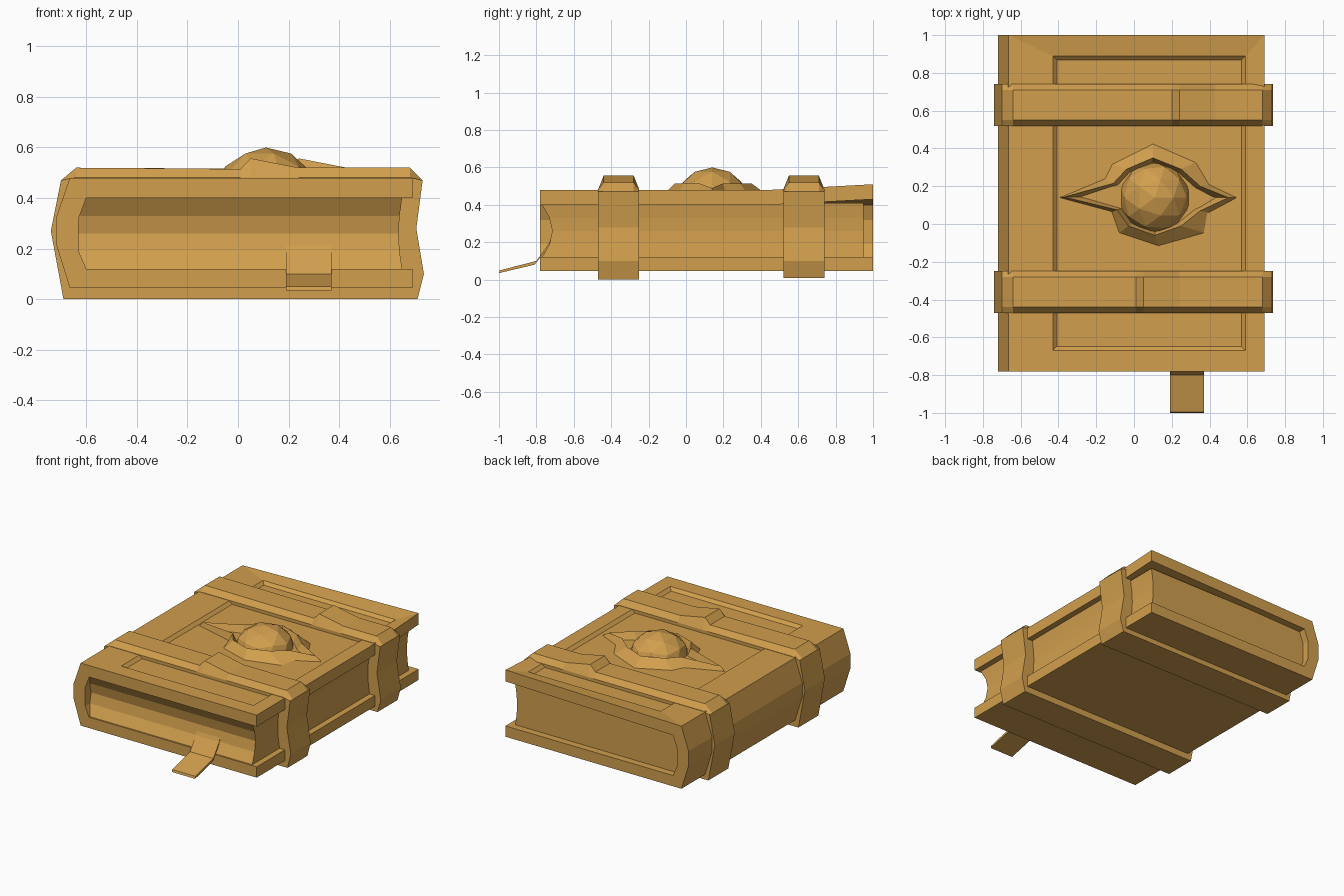
import bpy, bmesh
from mathutils import Vector

if "Cube" in bpy.data.objects:
    bpy.data.objects.remove(bpy.data.objects["Cube"])

TAN = (0.64, 0.345, 0.075, 1)
tan = bpy.data.materials.new("tan_leather")
tan.use_nodes = True
tan.diffuse_color = TAN
tan.node_tree.nodes["Principled BSDF"].inputs["Base Color"].default_value = TAN


def finish(bm, name):
    bmesh.ops.recalc_face_normals(bm, faces=bm.faces)
    mesh = bpy.data.meshes.new(name)
    bm.to_mesh(mesh)
    bm.free()
    mesh.materials.append(tan)
    obj = bpy.data.objects.new(name, mesh)
    bpy.context.collection.objects.link(obj)
    return obj


def loft(rings, caps=True):
    """Join closed rings of points with quads; return the bmesh and its rings."""
    bm = bmesh.new()
    loops = [[bm.verts.new(p) for p in ring] for ring in rings]
    n = len(loops[0])
    for a, b in zip(loops, loops[1:]):
        for i in range(n):
            j = (i + 1) % n
            bm.faces.new((a[i], a[j], b[j], b[i]))
    if caps:
        bm.faces.new(loops[0])
        bm.faces.new(loops[-1])
    return bm


def along_y(profile, y):
    return [(x, y, z) for x, z in profile]


# Cover: C-shaped section with a bulged spine
outer = [(0.69, 0.48), (-0.665, 0.48), (-0.72, 0.32), (-0.72, 0.22),
         (-0.665, 0.045), (0.69, 0.045)]
inner = [(0.69, 0.12), (-0.60, 0.12), (-0.63, 0.19), (-0.63, 0.32),
         (-0.60, 0.40), (0.69, 0.40)]
bm = loft([along_y(outer + inner, y) for y in (-0.78, 1.0)])
bm.normal_update()
bmesh.ops.recalc_face_normals(bm, faces=bm.faces)

# Sunken panel in the front board
top = next(f for f in bm.faces if all(abs(v.co.z - 0.48) < 0.001 for v in f.verts))
bmesh.ops.inset_individual(bm, faces=[top], thickness=0.05)
for v in top.verts:
    v.co.x = -0.43 if v.co.x < 0 else 0.59
    v.co.y = -0.67 if v.co.y < 0 else 0.89
bmesh.ops.inset_individual(bm, faces=[top], thickness=0.03)
for v in top.verts:
    v.co.z -= 0.02

# Lifted rear corner of the front board
bmesh.ops.bisect_plane(bm, geom=bm.verts[:] + bm.edges[:] + bm.faces[:],
                       plane_co=(0, 0.45, 0), plane_no=(0, 1, 0))
for v in bm.verts:
    if v.co.x > 0.6 and v.co.y > 0.95 and v.co.z > 0.3:
        v.co.z += 0.03
finish(bm, "book_cover")

# Pages: hollowed front end and fore edge
levels = [(0.11, 0), (0.19, 0.045), (0.26, 0.06), (0.33, 0.045), (0.41, 0)]
rings = []
for z, dent in levels:
    right, front = 0.65 - dent * 0.25, -0.775 + dent
    rings.append([(-0.64, front, z), (right, front, z), (right, 0.95, z), (-0.64, 0.95, z)])
finish(loft(rings), "pages")


# Straps: wrapped bands with a bevelled top and an overlapping end
def strap(name, y0, y1, lap, bottom):
    path = [(-0.69, bottom), (-0.74, 0.27), (-0.70, 0.47), (-0.64, 0.52),
            (lap, 0.515), (lap + 0.04, 0.557), (lap + 0.23, 0.52), (0.68, 0.52),
            (0.73, 0.47), (0.705, 0.28), (0.735, 0.10), (0.71, bottom)]
    low = [(x, min(z, 0.478)) for x, z in path]
    low = [(x, z if z < 0.478 else z + 0.004) for x, z in low]
    finish(loft([along_y(low, y0), along_y(path, y0 + 0.03),
                 along_y(path, y1 - 0.03), along_y(low, y1)]), name)


strap("front_strap", -0.47, -0.25, 0.01, 0.0)
strap("rear_strap", 0.52, 0.74, 0.20, 0.01)

# Bookmark: bent ribbon hanging from the pages
ribbon = [(-0.71, 0.25), (-0.735, 0.19), (-0.80, 0.10), (-0.995, 0.05),
          (-1.0, 0.035), (-0.81, 0.08), (-0.745, 0.16), (-0.71, 0.22)]
finish(loft([[(x, y, z) for y, z in ribbon] for x in (0.19, 0.37)]), "bookmark")

# Eyelids: pointed rim rising around the eyeball
centre = Vector((0.11, 0.14))
foot = [(-0.40, 0.14), (-0.16, 0.24), (-0.12, 0.32), (0.10, 0.43), (0.33, 0.33),
        (0.40, 0.21), (0.55, 0.14), (0.40, 0.06), (0.38, -0.05), (0.13, -0.12),
        (-0.08, -0.05), (-0.12, 0.065)]
crest = [(-0.37, 0.143), (-0.11, 0.215), (-0.04, 0.29), (0.10, 0.35), (0.25, 0.29),
         (0.35, 0.20), (0.50, 0.14), (0.35, 0.07), (0.25, -0.01), (0.11, -0.06),
         (-0.03, -0.01), (-0.09, 0.075)]
tips = (0, 6)
foot_ring = [(x, y, 0.455) for x, y in foot]
crest_ring = [(x, y, 0.49 if i in tips else 0.515) for i, (x, y) in enumerate(crest)]
well_ring = []
for i, p in enumerate(crest):
    q = centre.lerp(Vector(p), 0.8 if i in tips else 0.88)
    well_ring.append((q.x, q.y, 0.455))
finish(loft([foot_ring, crest_ring, well_ring], caps=False), "eyelids")

# Eyeball: faceted, slightly flattened ball
bm = bmesh.new()
bmesh.ops.create_icosphere(bm, subdivisions=2, radius=1)
for v in bm.verts:
    v.co = Vector((0.11 + v.co.x * 0.19, 0.14 + v.co.y * 0.19, 0.44 + v.co.z * 0.16))
finish(bm, "eyeball")
